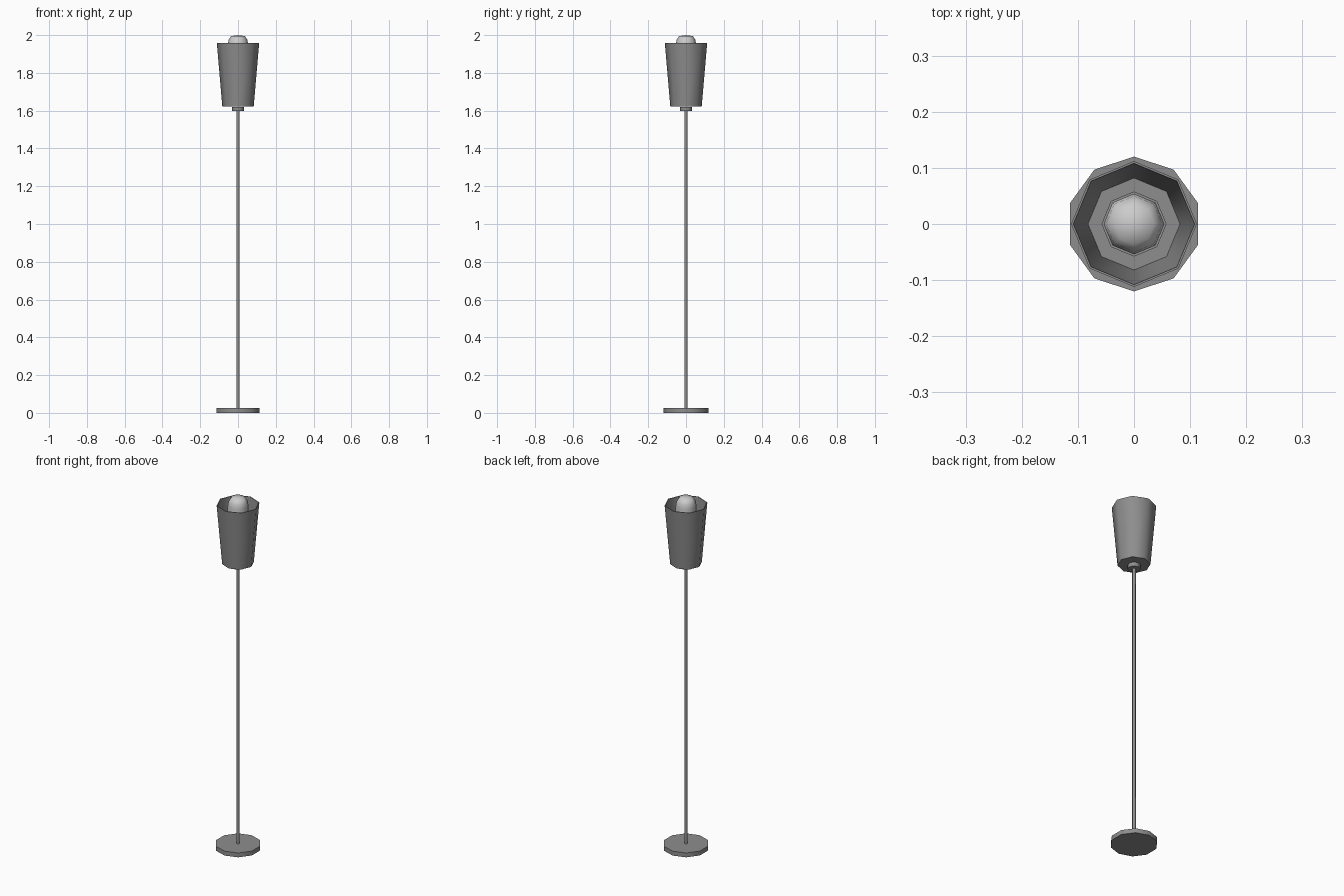
import bpy, bmesh, math

if "Cube" in bpy.data.objects:
    bpy.data.objects.remove(bpy.data.objects["Cube"])


def lathe(name, profile, sides, start=90, smooth=None, material=None):
    """Revolve (radius, height) points around z; radius 0 makes a pole."""
    bm = bmesh.new()
    rings = []
    for r, z in profile:
        if r == 0:
            rings.append([bm.verts.new((0, 0, z))])
        else:
            angles = [math.radians(start + 360 * i / sides) for i in range(sides)]
            rings.append([bm.verts.new((r * math.cos(a), r * math.sin(a), z)) for a in angles])
    for lo, hi in zip(rings, rings[1:]):
        for i in range(sides):
            j = (i + 1) % sides
            corners = [lo[i % len(lo)], lo[j % len(lo)], hi[j % len(hi)], hi[i % len(hi)]]
            bm.faces.new(list(dict.fromkeys(corners)))
    # flat caps on open ends
    for ring in (rings[0], rings[-1]):
        if len(ring) > 1:
            bm.faces.new(ring)
    bmesh.ops.recalc_face_normals(bm, faces=bm.faces)
    mesh = bpy.data.meshes.new(name)
    bm.to_mesh(mesh)
    bm.free()
    if material:
        mesh.materials.append(material)
    obj = bpy.data.objects.new(name, mesh)
    bpy.context.collection.objects.link(obj)
    if smooth:
        bpy.ops.object.select_all(action='DESELECT')
        obj.select_set(True)
        bpy.context.view_layer.objects.active = obj
        bpy.ops.object.shade_smooth_by_angle(angle=math.radians(smooth))
    return obj


# dark metal for everything except the bulb
metal = bpy.data.materials.new("dark_metal")
metal.diffuse_color = (0.27, 0.27, 0.27, 1)
metal.use_nodes = True
metal.node_tree.nodes["Principled BSDF"].inputs["Base Color"].default_value = metal.diffuse_color

# ten-sided foot
lathe("base", [(0.12, 0), (0.12, 0.025)], 10, smooth=50, material=metal)

# slim pole
lathe("pole", [(0.009, 0.025), (0.009, 1.60)], 8, smooth=50, material=metal)

# collar joining pole and shade
lathe("collar", [(0.032, 1.597), (0.032, 1.62)], 8, smooth=50, material=metal)

# flared octagonal cup, open at the top, with a thin wall
lathe("shade", [(0.083, 1.621), (0.112, 1.957), (0.108, 1.957), (0.082, 1.63)], 8,
      smooth=50, material=metal)

# socket inside the shade
lathe("socket", [(0.058, 1.625), (0.058, 1.70)], 8, smooth=50, material=metal)

# rounded bulb
lathe("bulb", [(0.053, 1.69), (0.054, 1.95), (0.050, 1.974), (0.036, 1.995), (0, 2.0)],
      8, smooth=60)
